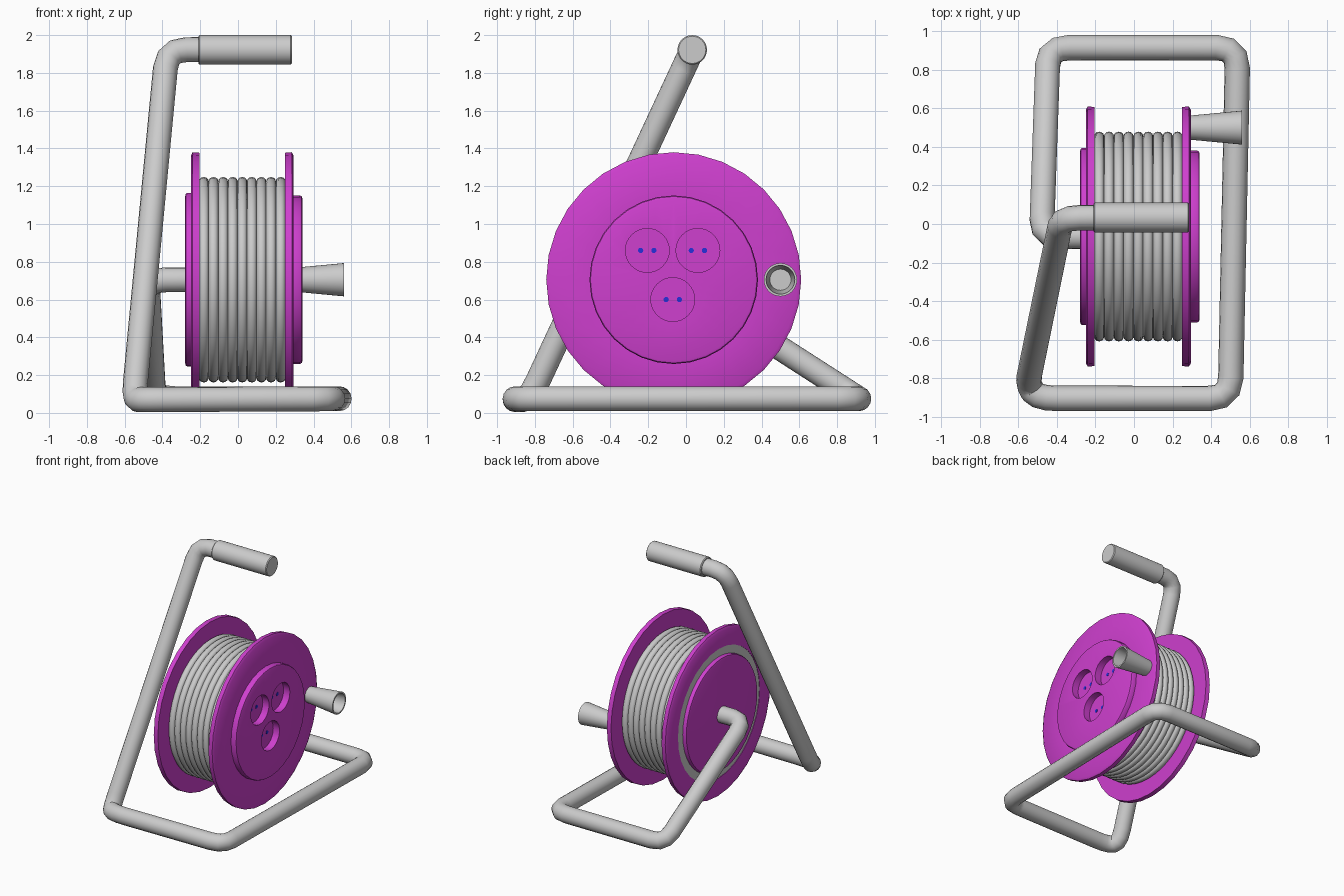
import bpy, bmesh, math
from mathutils import Vector

if "Cube" in bpy.data.objects:
    bpy.data.objects.remove(bpy.data.objects["Cube"])

CY, CZ = -0.065, 0.705          # reel axis


def material(name, rgb):
    m = bpy.data.materials.new(name)
    m.diffuse_color = (*rgb, 1)
    m.use_nodes = True
    m.node_tree.nodes["Principled BSDF"].inputs["Base Color"].default_value = m.diffuse_color
    return m


purple = material("purple_plastic", (0.62, 0.05, 0.62))
blue = material("blue_contact", (0.02, 0.03, 0.7))


def smooth(ob, angle=35):
    bpy.ops.object.select_all(action='DESELECT')
    ob.select_set(True)
    bpy.context.view_layer.objects.active = ob
    bpy.ops.object.shade_smooth_by_angle(angle=math.radians(angle))


def lathe(name, profile, y=CY, z=CZ, steps=32, mat=None, closed=False):
    """Revolve (x, radius) points around an axis parallel to x."""
    bm = bmesh.new()
    rings = []
    for x, r in profile:
        rings.append([bm.verts.new((x, y + r * math.cos(2 * math.pi * i / steps),
                                    z + r * math.sin(2 * math.pi * i / steps)))
                      for i in range(steps)])
    pairs = list(zip(rings, rings[1:]))
    if closed:
        pairs.append((rings[-1], rings[0]))
    for a, b in pairs:
        for i in range(steps):
            j = (i + 1) % steps
            bm.faces.new((a[i], a[j], b[j], b[i]))
    bmesh.ops.remove_doubles(bm, verts=bm.verts, dist=1e-5)
    bmesh.ops.recalc_face_normals(bm, faces=bm.faces)
    me = bpy.data.meshes.new(name)
    bm.to_mesh(me)
    bm.free()
    ob = bpy.data.objects.new(name, me)
    bpy.context.collection.objects.link(ob)
    if mat:
        me.materials.append(mat)
    smooth(ob)
    return ob


def rod(name, x0, x1, r, y, z, steps=24, mat=None, bevel=0.0):
    return lathe(name, [(x0, 0), (x0, r - bevel), (x0 + bevel, r), (x1 - bevel, r),
                        (x1, r - bevel), (x1, 0)], y, z, steps, mat)


def tube(name, corners, radius, bend=0.11):
    """Round pipe through the corner points with softened bends."""
    pts = [Vector(c) for c in corners]
    path = [pts[0]]
    for a, p, b in zip(pts, pts[1:], pts[2:]):
        s = p + (a - p).normalized() * min(bend, 0.45 * (a - p).length)
        e = p + (b - p).normalized() * min(bend, 0.45 * (b - p).length)
        for t in (0, 1 / 3, 2 / 3, 1):
            path.append(s * (1 - t) ** 2 + p * 2 * t * (1 - t) + e * t * t)
    path.append(pts[-1])
    cu = bpy.data.curves.new(name, 'CURVE')
    cu.dimensions = '3D'
    cu.bevel_depth = radius
    cu.bevel_resolution = 6
    cu.use_fill_caps = True
    sp = cu.splines.new('POLY')
    sp.points.add(len(path) - 1)
    for q, v in zip(sp.points, path):
        q.co = (*v, 1)
    ob = bpy.data.objects.new(name, cu)
    bpy.context.collection.objects.link(ob)
    bpy.ops.object.select_all(action='DESELECT')
    ob.select_set(True)
    bpy.context.view_layer.objects.active = ob
    bpy.ops.object.convert(target='MESH')
    smooth(bpy.context.object, 40)


# Bent tube stand: hub, base loop, upright, handle
tube("tube_frame", [(-0.26, CY, CZ), (-0.48, CY, CZ), (-0.445, 0.915, 0.075),
                    (0.538, 0.915, 0.075), (0.50, -0.905, 0.075),
                    (-0.50, -0.905, 0.07), (-0.552, -0.83, 0.07),
                    (-0.375, 0.033, 1.923), (-0.15, 0.033, 1.923)], 0.066)
rod("handle_grip", -0.21, 0.285, 0.078, 0.033, 1.922, 32, bevel=0.006)

# Wound cable with rounded coils
x0, x1, coils = -0.206, 0.251, 9
pitch = (x1 - x0) / coils
cable = [(-0.247, 0), (-0.247, 0.525), (x0, 0.525)]
for c in range(coils):
    for k in range(0 if c == 0 else 1, 7):
        a = math.pi * k / 6
        cable.append((x0 + pitch * (c + 0.5 - 0.5 * math.cos(a)),
                      0.522 + 0.022 * math.sin(a)))
cable.append((x1 + 0.005, 0))
lathe("wound_cable", cable, steps=48)

# Left flange ring and hub disc
lathe("left_flange", [(-0.205, 0.525), (-0.205, 0.672), (-0.24, 0.675),
                      (-0.25, 0.657), (-0.25, 0.525)], mat=purple, closed=True)
lathe("left_hub_disc", [(-0.235, 0), (-0.235, 0.46), (-0.268, 0.46), (-0.276, 0.455),
                        (-0.28, 0.442), (-0.28, 0)], steps=40, mat=purple)

# Right flange with raised socket plate
plate = lathe("right_flange_plate",
              [(0.25, 0), (0.25, 0.672), (0.285, 0.675), (0.295, 0.657), (0.295, 0.446),
               (0.328, 0.446), (0.337, 0.441), (0.341, 0.43), (0.341, 0)],
              steps=32, mat=purple)

# Socket recesses and their contacts
for n, (y, z) in enumerate([(-0.205, 0.86), (0.063, 0.86), (-0.07, 0.60)]):
    cutter = rod(f"socket_cutter_{n}", 0.285, 0.40, 0.116, y, z, 32, purple)
    mod = plate.modifiers.new(f"socket_{n}", 'BOOLEAN')
    mod.operation = 'DIFFERENCE'
    mod.solver = 'EXACT'
    mod.object = cutter
    bpy.context.view_layer.objects.active = plate
    bpy.ops.object.modifier_apply(modifier=mod.name)
    bpy.data.objects.remove(cutter)
    for s in (-1, 1):
        rod(f"contact_{n}_{'left' if s < 0 else 'right'}", 0.27, 0.288, 0.014,
            y + s * 0.035, z, 12, blue)
smooth(plate)

# Hollow winding knob
lathe("winding_knob", [(0.285, 0), (0.285, 0.062), (0.56, 0.088), (0.56, 0.076),
                       (0.34, 0.056), (0.34, 0)], 0.50, CZ, 32)
